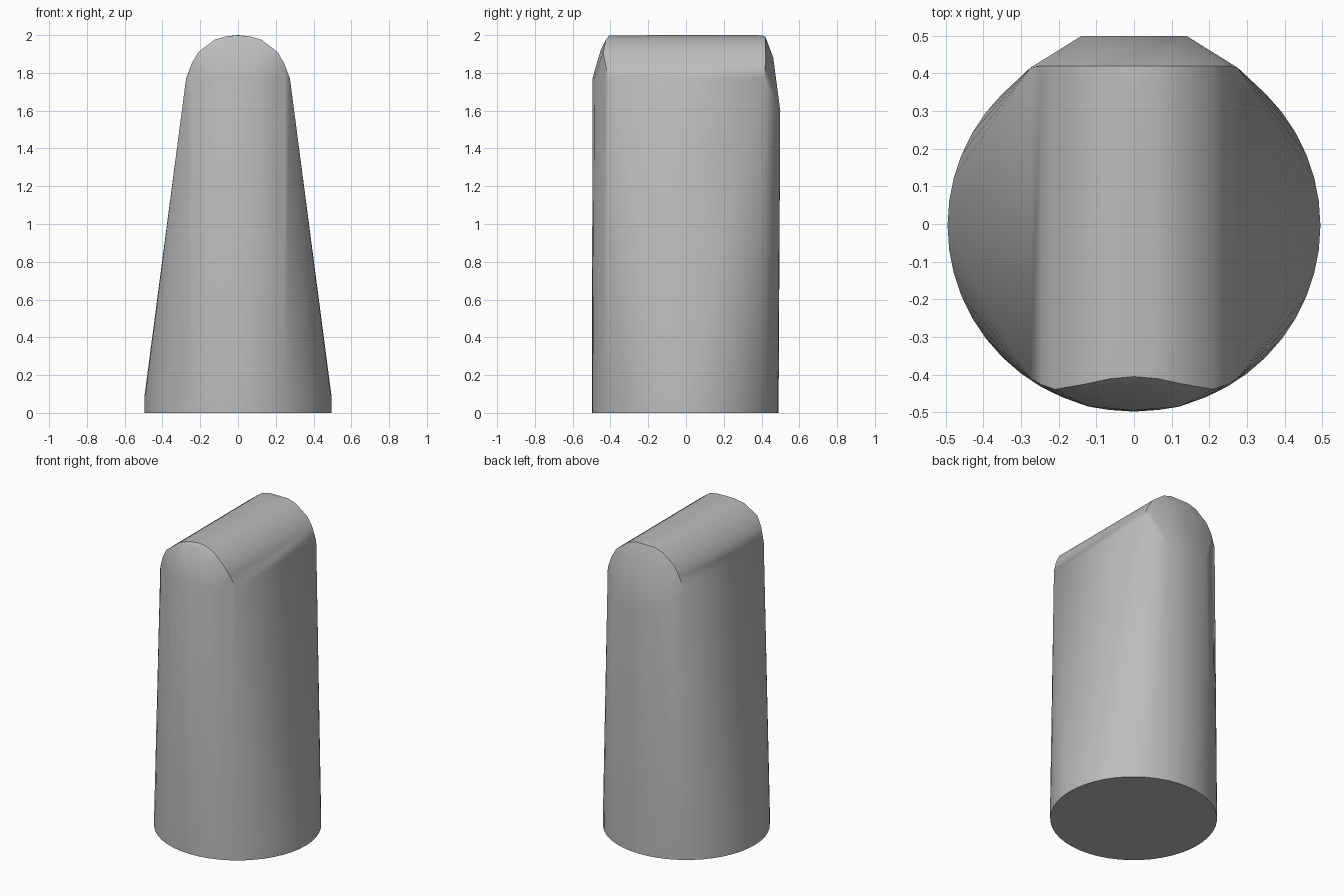
import bpy, bmesh, math

cube = bpy.data.objects.get("Cube")
if cube:
    bpy.data.objects.remove(cube, do_unlink=True)

# Material
grey = bpy.data.materials.new("plain grey")
grey.use_nodes = True
colour = (0.5, 0.5, 0.5, 1)
grey.diffuse_color = colour
grey.node_tree.nodes["Principled BSDF"].inputs["Base Color"].default_value = colour

# Round base with a short straight rim
SIDES = 48
points = []
for z in (0, 0.09):
    for i in range(SIDES):
        a = 2 * math.pi * i / SIDES
        points.append((0.495 * math.cos(a), -0.004 + 0.494 * math.sin(a), z))

# Half outline of the rounded ridge: x, z, front y, back y
ridge = [(0.275, 1.77, -0.41, 0.415), (0.245, 1.85, -0.427, 0.42),
         (0.21, 1.91, -0.439, 0.42), (0.125, 1.975, -0.424, 0.42),
         (0.065, 1.993, -0.411, 0.42), (0, 1.999, -0.405, 0.40)]
# Swelling of the front and back ends below the ridge
ends = [(0.2, -0.452, 1.77), (0.12, -0.485, 1.77), (0, -0.495, 1.77),
        (0.08, -0.452, 1.92), (0.14, 0.499, 1.6), (0.09, 0.462, 1.88),
        (0, 0.42, 1.982), (0, 0.34, 2.0)]
half = [(x, y, z) for x, z, front, back in ridge for y in (front, back)] + ends
points += [(s * x, y, z) for x, y, z in half for s in (1, -1) if x or s > 0]

# Skin the base and ridge as one tapered body
bm = bmesh.new()
for p in points:
    bm.verts.new(p)
hull = bmesh.ops.convex_hull(bm, input=bm.verts[:])
unused = {g for g in hull["geom_interior"] + hull["geom_unused"]
          if isinstance(g, bmesh.types.BMVert)}
bmesh.ops.delete(bm, geom=list(unused), context="VERTS")
bmesh.ops.dissolve_limit(bm, angle_limit=math.radians(0.3),
                         verts=bm.verts[:], edges=bm.edges[:])
bmesh.ops.recalc_face_normals(bm, faces=bm.faces[:])
mesh = bpy.data.meshes.new("tapered_body")
bm.to_mesh(mesh)
bm.free()
mesh.materials.append(grey)

body = bpy.data.objects.new("tapered_body", mesh)
bpy.context.collection.objects.link(body)
bpy.ops.object.select_all(action="DESELECT")
body.select_set(True)
bpy.context.view_layer.objects.active = body
bpy.ops.object.shade_smooth_by_angle(angle=math.radians(35))
